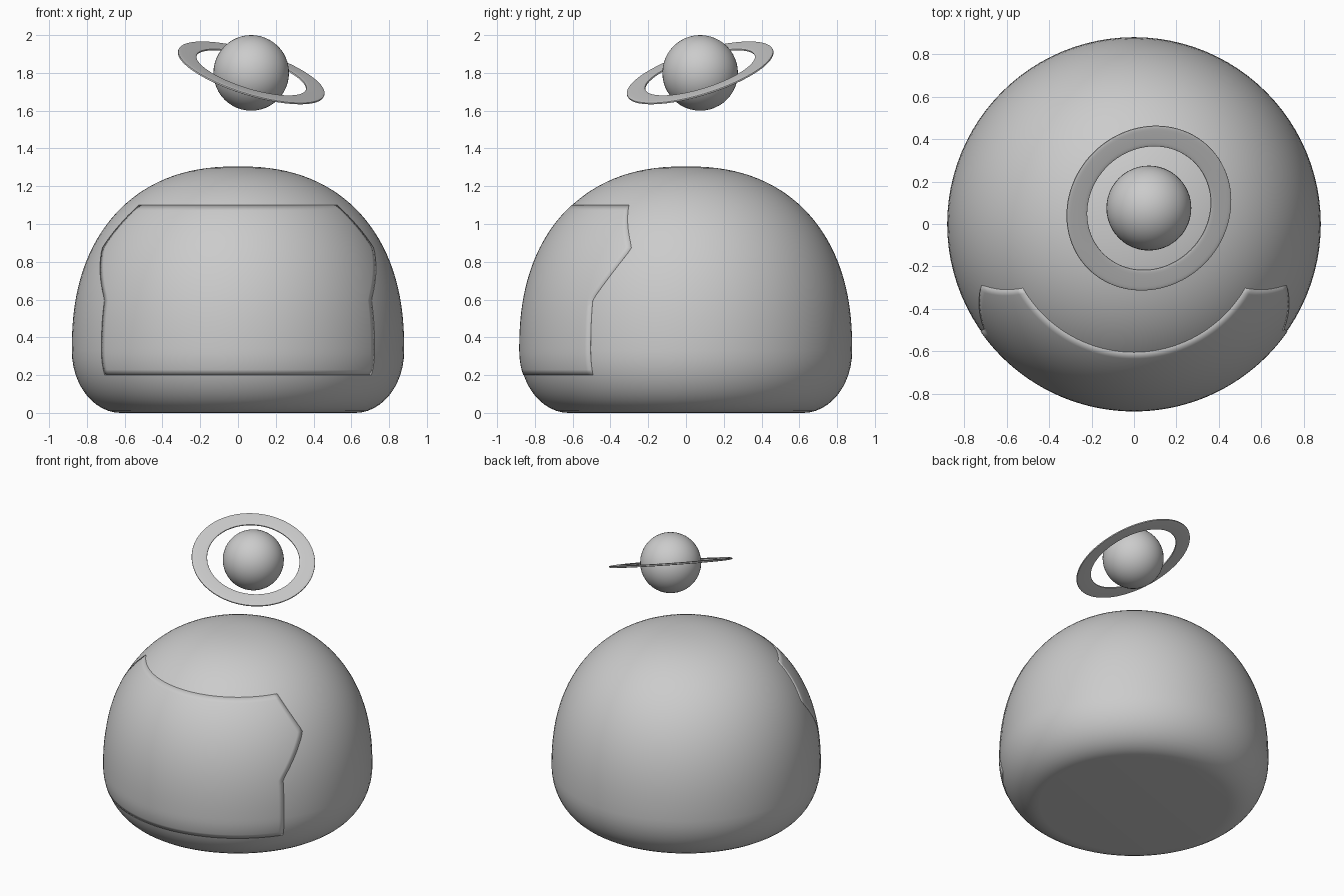
import bpy, bmesh, math
from mathutils import Vector

if "Cube" in bpy.data.objects:
    bpy.data.objects.remove(bpy.data.objects["Cube"])

grey = bpy.data.materials.new("plain grey")
grey.diffuse_color = (0.6, 0.6, 0.6, 1)
grey.use_nodes = True
grey.node_tree.nodes["Principled BSDF"].inputs["Base Color"].default_value = grey.diffuse_color

R, WAIST, TOP, FLAT, N = 0.88, 0.33, 1.305, 0.62, 2.3


def body_radius(z):
    """Radius of the domed body at a height."""
    if z < WAIST:
        return FLAT + (R - FLAT) * math.sqrt(max(0, 1 - ((WAIST - z) / WAIST) ** 2))
    t = min(1, (z - WAIST) / (TOP - WAIST))
    return R * (1 - t ** N) ** (1 / N)


def finish(bm, name, angle=40):
    bmesh.ops.recalc_face_normals(bm, faces=bm.faces)
    me = bpy.data.meshes.new(name)
    bm.to_mesh(me)
    bm.free()
    ob = bpy.data.objects.new(name, me)
    bpy.context.collection.objects.link(ob)
    me.materials.append(grey)
    bpy.ops.object.select_all(action='DESELECT')
    ob.select_set(True)
    bpy.context.view_layer.objects.active = ob
    bpy.ops.object.shade_smooth_by_angle(angle=math.radians(angle))
    return ob


def lathe(profile, name, steps=96, closed=False):
    """Revolve (radius, height) points about z."""
    bm = bmesh.new()
    vs = [bm.verts.new((r, 0, z)) for r, z in profile]
    es = [bm.edges.new(p) for p in zip(vs, vs[1:])]
    if closed:
        es.append(bm.edges.new((vs[-1], vs[0])))
    bmesh.ops.spin(bm, geom=vs + es, axis=(0, 0, 1), cent=(0, 0, 0),
                   angle=2 * math.pi, steps=steps, use_merge=False)
    bmesh.ops.remove_doubles(bm, verts=bm.verts, dist=1e-4)
    return finish(bm, name)


# Domed body: flat base, rounded foot, flattened dome
profile = [(0, 0)]
for i in range(13):
    a = math.pi / 2 * i / 12
    profile.append((FLAT + (R - FLAT) * math.sin(a), WAIST * (1 - math.cos(a))))
for i in range(1, 33):
    a = math.pi / 2 * i / 32
    profile.append((R * max(0, math.cos(a)) ** (2 / N),
                    WAIST + (TOP - WAIST) * math.sin(a) ** (2 / N)))
lathe(profile, "body")

# Front panel: thin skin that follows the body, wider near its upper corners
bm = bmesh.new()
rows, cols, grid = 32, 48, []
for i in range(rows + 1):
    z = 0.2 + 0.9 * i / rows
    half = math.radians(55 + 13 * max(0, min(1, (z - 0.6) / 0.27)) - 8 * max(0, (z - 0.88) / 0.22))
    r = body_radius(z) + 0.003
    grid.append([bm.verts.new((r * math.sin(a), -r * math.cos(a), z))
                 for a in (half * (2 * j / cols - 1) for j in range(cols + 1))])
for lo, hi in zip(grid, grid[1:]):
    for j in range(cols):
        bm.faces.new((lo[j], lo[j + 1], hi[j + 1], hi[j]))
panel = finish(bm, "front_panel")
skin = panel.modifiers.new("thickness", 'SOLIDIFY')
skin.thickness = 0.008
skin.offset = -1

# Floating planet
bm = bmesh.new()
bmesh.ops.create_uvsphere(bm, u_segments=48, v_segments=24, radius=0.2)
planet = finish(bm, "planet")
planet.location = (0.07, 0.075, 1.8)

# Tilted planet ring with rounded rims
section = []
for i in range(20):
    c, s = math.cos(2 * math.pi * i / 20), math.sin(2 * math.pi * i / 20)
    section.append((0.354 + 0.051 * math.copysign(abs(c) ** 0.5, c),
                    0.007 * math.copysign(abs(s) ** 0.5, s)))
ring = lathe(section, "planet_ring", closed=True)
ring.location = planet.location
ring.rotation_euler = Vector((0.285, -0.285, 0.915)).to_track_quat('Z', 'Y').to_euler()
